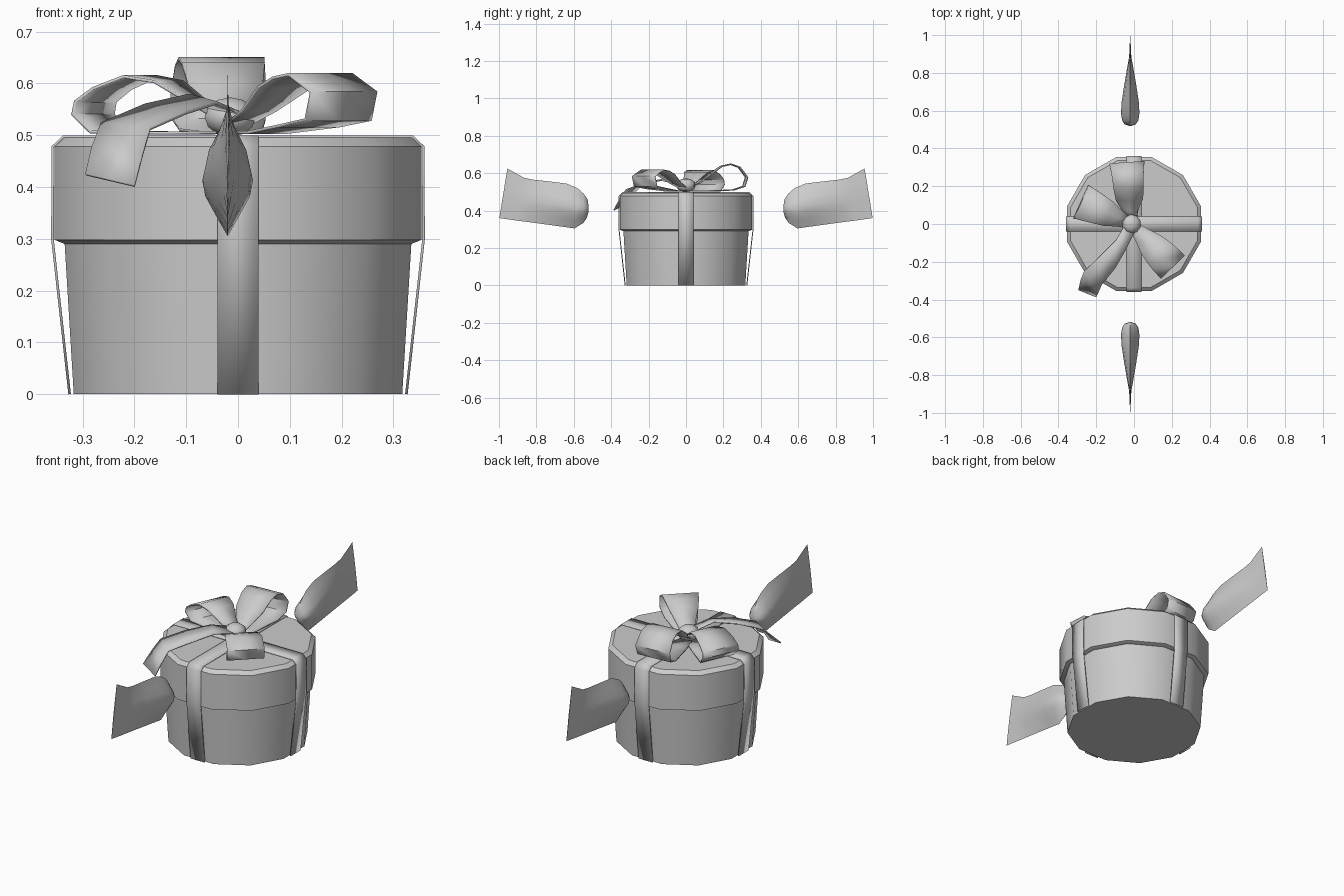
import bpy, bmesh, math
from mathutils import Vector

if "Cube" in bpy.data.objects:
    bpy.data.objects.remove(bpy.data.objects["Cube"])

grey = bpy.data.materials.new("plain_grey")
grey.diffuse_color = (0.6, 0.6, 0.6, 1)
grey.use_nodes = True
grey.node_tree.nodes["Principled BSDF"].inputs["Base Color"].default_value = grey.diffuse_color


def finish(name, verts, faces, thickness=0, angle=40):
    me = bpy.data.meshes.new(name)
    me.from_pydata([tuple(v) for v in verts], [], faces)
    bm = bmesh.new()
    bm.from_mesh(me)
    bmesh.ops.remove_doubles(bm, verts=bm.verts, dist=1e-5)
    bmesh.ops.recalc_face_normals(bm, faces=bm.faces)
    bm.to_mesh(me)
    bm.free()
    ob = bpy.data.objects.new(name, me)
    bpy.context.collection.objects.link(ob)
    me.materials.append(grey)
    if thickness:
        mod = ob.modifiers.new("thickness", 'SOLIDIFY')
        mod.thickness = thickness
        mod.offset = 0
    bpy.ops.object.select_all(action='DESELECT')
    ob.select_set(True)
    bpy.context.view_layer.objects.active = ob
    bpy.ops.object.shade_smooth_by_angle(angle=math.radians(angle))
    return ob


def skin(rows, closed):
    """Quads between successive rows of points."""
    n = len(rows[0])
    faces = []
    for i in range(len(rows) - 1):
        for j in range(n if closed else n - 1):
            k = (j + 1) % n
            faces.append((i * n + j, i * n + k, (i + 1) * n + k, (i + 1) * n + j))
    return [p for r in rows for p in r], faces


def drum(name, profile, sides=12):
    """Capped twelve-sided solid; profile holds flat-to-centre distance and height."""
    rows = []
    for a, z in profile:
        r = a / math.cos(math.pi / sides)
        rows.append([(r * math.cos((j + .5) * math.tau / sides),
                      r * math.sin((j + .5) * math.tau / sides), z) for j in range(sides)])
    verts, faces = skin(rows, True)
    last = (len(rows) - 1) * sides
    faces += [tuple(range(sides)), tuple(range(last, last + sides))]
    finish(name, verts, faces)


# Box and lid
drum("box_body", [(.317, 0), (.335, .297)])
drum("box_lid", [(.335, .290), (.354, .298), (.354, .478), (.335, .495)])

# Flat straps over the lid and down the sides
half = [(.325, 0), (.358, .298), (.358, .477), (.337, .497)]
path = half + [(-r, z) for r, z in reversed(half)]
for name, turned in (("strap_side_to_side", False), ("strap_front_to_back", True)):
    rows = [[(s, r, z) if turned else (r, s, z) for s in (-.04, .04)] for r, z in path]
    finish(name, *skin(rows, False), thickness=.005)

# Bow loops: stations are distance, height, half width
CENTRE = Vector((-.015, 0, 0))


def bow_loop(name, degrees, stations):
    a = math.radians(degrees)
    out = Vector((math.cos(a), math.sin(a), 0))
    side = Vector((-out.y, out.x, 0))
    rows = [[CENTRE + out * r + side * w * s + Vector((0, 0, z)) for s in (-1, 0, 1)]
            for r, z, w in stations]
    finish(name, *skin(rows, False), thickness=.006)


bow_loop("bow_loop_back", 94, [
    (.02, .525, .03), (.07, .545, .04), (.13, .595, .072), (.19, .637, .08), (.24, .648, .083),
    (.285, .632, .087), (.325, .578, .093), (.31, .53, .09), (.25, .51, .08), (.10, .505, .05),
    (.02, .505, .03)])
bow_loop("bow_loop_left", 156, [
    (.02, .535, .03), (.07, .565, .045), (.13, .603, .068), (.19, .613, .08), (.25, .59, .09),
    (.285, .565, .095), (.29, .54, .097), (.255, .506, .09), (.12, .504, .055), (.02, .505, .03)])
bow_loop("bow_loop_right", -46, [
    (.02, .52, .03), (.08, .548, .045), (.15, .592, .07), (.20, .61, .08), (.25, .617, .086),
    (.315, .583, .088), (.30, .53, .088), (.22, .518, .08), (.10, .505, .05), (.02, .505, .03)])

# Loose ribbon tail bending over the lid edge
left = [(-.04, .01, .545), (-.095, -.085, .577), (-.18, -.17, .558), (-.264, -.25, .522),
        (-.282, -.295, .475), (-.294, -.348, .424)]
right = [(.01, -.03, .54), (-.04, -.13, .562), (-.10, -.235, .543), (-.17, -.32, .512),
         (-.185, -.355, .46), (-.20, -.386, .402)]
finish("bow_tail", *skin(list(zip(left, right)), False), thickness=.006)

# Knot
bm = bmesh.new()
bmesh.ops.create_uvsphere(bm, u_segments=10, v_segments=6, radius=1)
kv = [(-.015 + v.co.x * .052, v.co.y * .052, .535 + v.co.z * .038) for v in bm.verts]
kf = [tuple(v.index for v in f.verts) for f in bm.faces]
bm.free()
finish("bow_knot", kv, kf)

# Puffed wings: stations give bottom y, bottom z, top y, top z, half width
WING = [(.520, .395, .520, .415, .008), (.530, .362, .526, .460, .030),
        (.548, .335, .548, .492, .043), (.596, .305, .580, .520, .049),
        (.66, .314, .64, .545, .045), (.74, .325, .73, .556, .032),
        (.85, .340, .82, .566, .015), (.90, .346, .865, .575, .006),
        (.998, .360, .955, .625, .0015)]
SECTION = [(0, 0), (.2, .5), (.36, .88), (.5, 1), (.68, .8), (.85, .35), (1, 0)]
for name, sign in (("wing_back", 1), ("wing_front", -1)):
    rows = []
    for yb, zb, yt, zt, w in WING:
        ring = [(t, s) for t, s in SECTION] + [(t, -s) for t, s in SECTION[-2:0:-1]]
        rows.append([(-.02 + s * w, sign * (yb + (yt - yb) * t), zb + (zt - zb) * t)
                     for t, s in ring])
    verts, faces = skin(rows, True)
    n = len(rows[0])
    faces += [tuple(range(n)), tuple(range(len(verts) - n, len(verts)))]
    finish(name, verts, faces, angle=50)
